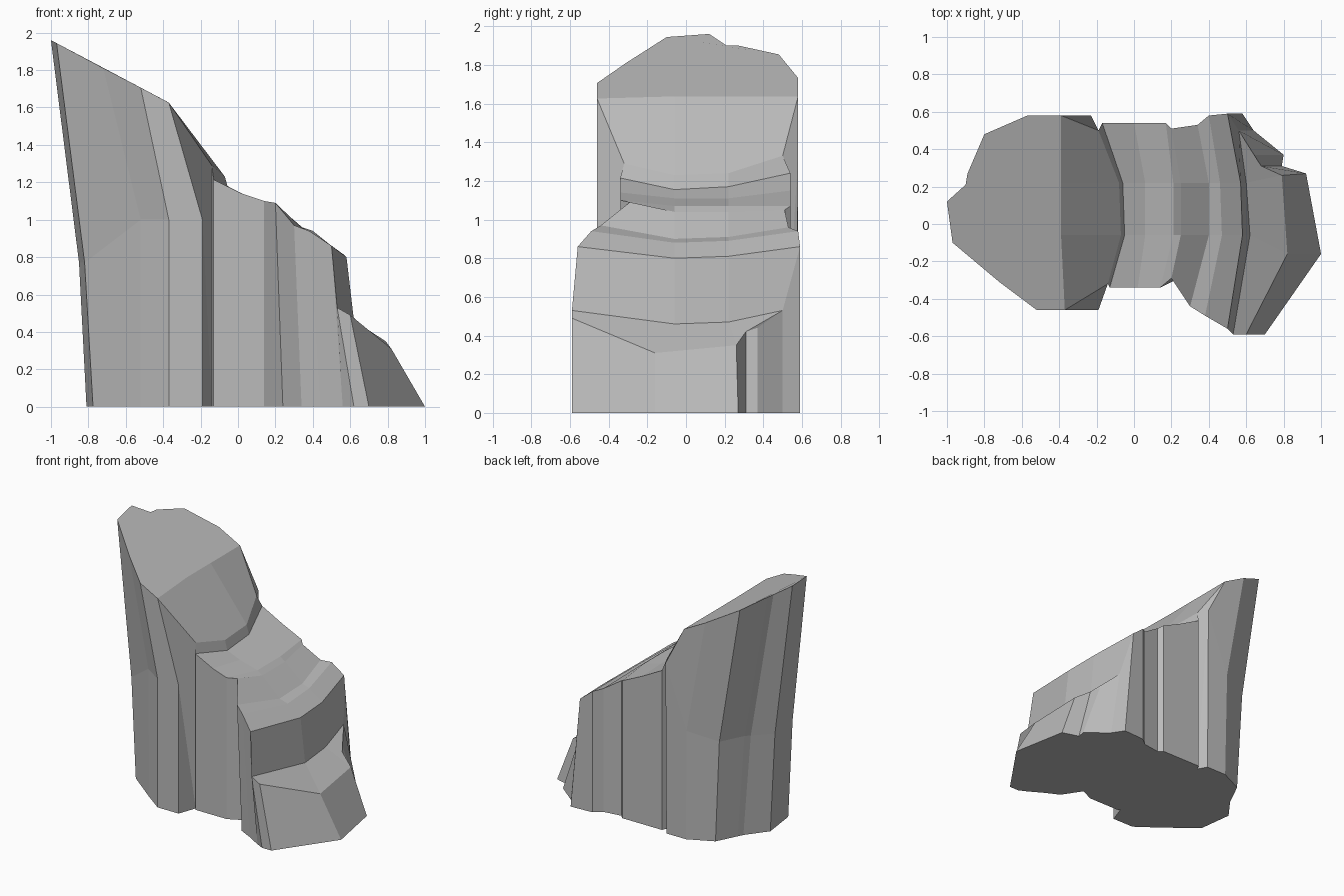
import bpy
import bmesh

default_cube = bpy.data.objects.get("Cube")
if default_cube:
    bpy.data.objects.remove(default_cube, do_unlink=True)

bm = bmesh.new()
shared_vertices = {}


def vertex(point):
    """Return one shared vertex for each position."""
    key = tuple(round(value, 3) for value in point)
    if key not in shared_vertices:
        shared_vertices[key] = bm.verts.new(key)
    return shared_vertices[key]


def face(*points):
    """Add a face, skipping collapsed corners."""
    corners = list(dict.fromkeys(vertex(point) for point in points))
    if len(corners) > 2 and not bm.faces.get(corners):
        bm.faces.new(corners)


def column(rim, foot=None, middle=None):
    """Wall corner from rim to ground, with an optional bend between."""
    foot_x, foot_y = foot or rim[:2]
    foot_point = (foot_x, foot_y, 0)
    return rim, middle or foot_point, foot_point


# Ridge lines, each running from the front wall to the back wall
brow = [(-.37, -.46, 1.626), (-.39, -.06, 1.637), (-.39, .22, 1.637), (-.39, .58, 1.637)]
step_top = [(-.14, -.32, 1.29), (-.07, -.06, 1.23), (-.08, .22, 1.24), (-.19, .5, 1.33)]
step_foot = [(-.13, -.34, 1.215), (-.05, -.06, 1.155), (-.06, .22, 1.17), (-.17, .54, 1.24)]
terrace_back = [(.02, -.34, 1.14), (.06, -.06, 1.11), (.06, .22, 1.11), (0, .54, 1.15)]
terrace_edge = [(.14, -.34, 1.1), (.21, -.06, 1.07), (.21, .22, 1.07), (.17, .54, 1.07)]
gully = [(.2, -.29, 1.09), (.25, -.06, 1.04), (.25, .22, 1.04), (.2, .51, 1.05)]
ledge_back = [(.3, -.44, .97), (.4, -.06, .9), (.4, .22, .91), (.34, .53, .96)]
ledge_middle = [(.38, -.49, .94), (.47, -.06, .88), (.46, .22, .89), (.4, .58, .94)]
cliff_top = [(.5, -.56, .86), (.58, -.06, .8), (.57, .22, .81), (.5, .59, .86)]
cliff_foot = [(.53, -.59, .53), (.62, -.06, .46), (.6, .22, .47), (.56, .5, .53)]
toe_edge = [(.6, -.59, .49), (.82, -.16, .31), (.79, .26, .35), (.68, .31, .42)]
ridges = [brow, step_top, step_foot, terrace_back, terrace_edge, gully,
          ledge_back, ledge_middle, cliff_top, cliff_foot, toe_edge]

# Stepped upper surface
for upper, lower in zip(ridges, ridges[1:]):
    for i in range(len(upper) - 1):
        face(upper[i], lower[i], lower[i + 1], upper[i + 1])

# Overhanging summit block
summit = [
    column(brow[0], (-.19, -.46), (-.19, -.46, 1)),
    column((-.52, -.46, 1.706), (-.37, -.46), (-.37, -.46, 1)),
    column((-.72, -.31, 1.81), (-.52, -.35), (-.52, -.36, 1)),
    column((-.97, -.1, 1.944), (-.775, -.15), (-.82, -.14, .77)),
    column((-1, .12, 1.96), (-.81, .12), (-.85, .12, .77)),
    column((-.9, .21, 1.9), (-.69, .28), (-.74, .26, .78)),
    column((-.89, .27, 1.9), (-.67, .32), (-.72, .31, .79)),
    column((-.8, .48, 1.854), (-.59, .48), (-.63, .49, .79)),
    column((-.57, .58, 1.732), (-.4, .57), (-.41, .58, .85)),
    column(brow[-1], (-.23, .57), (-.23, .58, 1.33)),
]
summit_rim = [corner[0] for corner in summit]
face(*summit_rim, brow[2], brow[1])

# Front and back walls follow the ends of the ridge lines
back_wall = [column(ridge[-1]) for ridge in ridges[1:8]]
back_wall.append(column(cliff_top[-1], (.58, .59)))
back_wall.append(column(cliff_foot[-1], (.64, .5)))
front_leans = [0, 0, 0, 0, .04, .04, .06, .06, .09, .1]
front_wall = [column(ridge[0], (ridge[0][0] + lean, ridge[0][1]))
              for ridge, lean in zip(ridges[1:], front_leans)]

# Sloping toe with a notched back corner
notch = (.64, .37, .44)
toe = [
    column(notch, (.8, .37)),
    column(toe_edge[3], (.79, .31)),
    column(toe_edge[2], (.92, .27)),
    column(toe_edge[1], (1, -.16)),
]
face(cliff_foot[-1], toe_edge[-1], notch)

# Wall panels and underside
outline = summit + back_wall + toe + front_wall[::-1]
for left, right in zip(outline, outline[1:] + outline[:1]):
    face(left[0], right[0], right[1], left[1])
    face(left[1], right[1], right[2], left[2])
face(*[corner[2] for corner in outline])

bmesh.ops.recalc_face_normals(bm, faces=bm.faces[:])
mesh = bpy.data.meshes.new("cliff_rock")
bm.to_mesh(mesh)
bm.free()
rock = bpy.data.objects.new("cliff_rock", mesh)
bpy.context.collection.objects.link(rock)

# Plain grey stone
stone = bpy.data.materials.new("grey_stone")
stone.use_nodes = True
stone_colour = (.5, .5, .5, 1)
stone.diffuse_color = stone_colour
stone.node_tree.nodes["Principled BSDF"].inputs["Base Color"].default_value = stone_colour
mesh.materials.append(stone)
